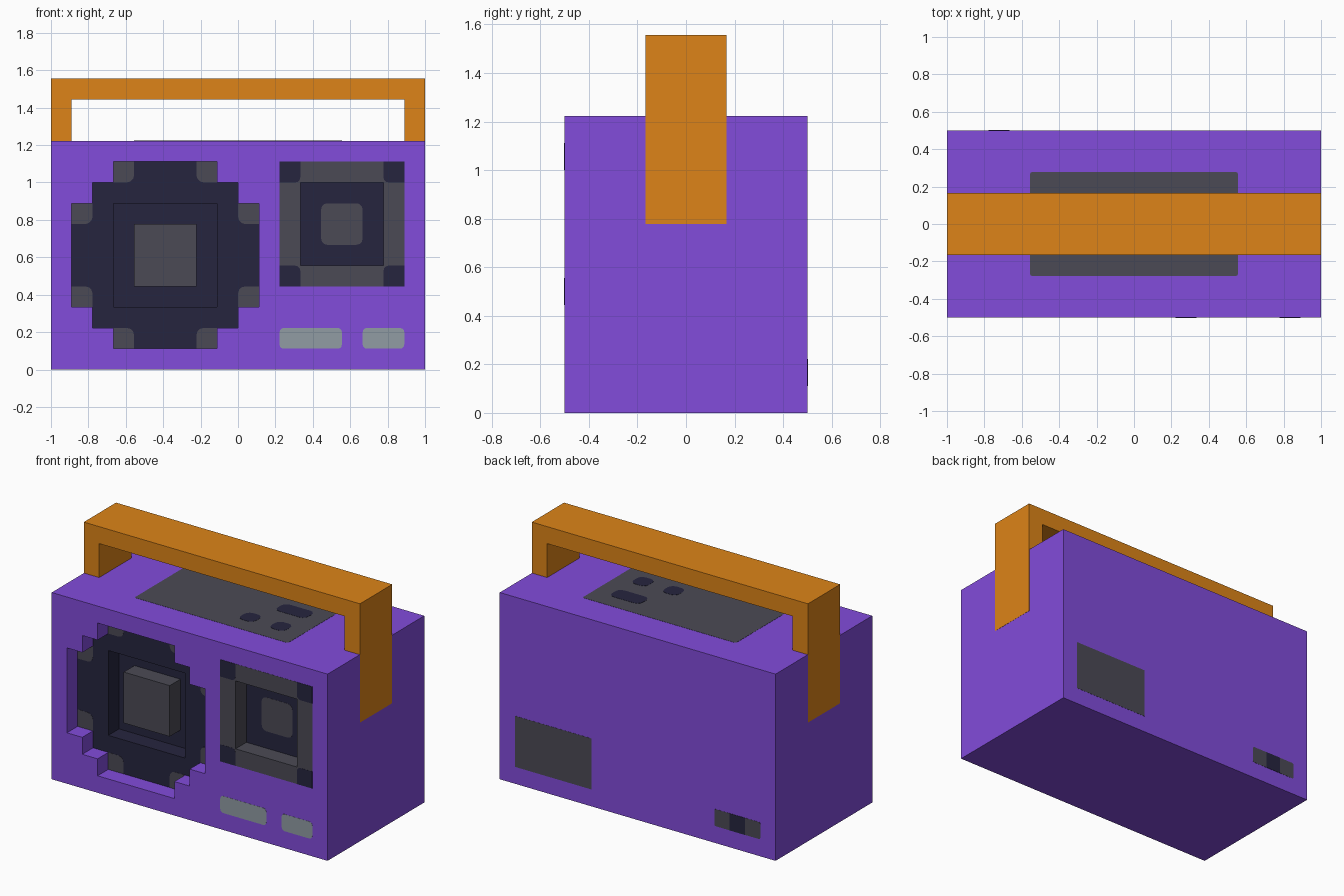
import bpy, bmesh, math
from mathutils import Vector

cube = bpy.data.objects.get("Cube")
if cube:
    bpy.data.objects.remove(cube, do_unlink=True)

P = 1 / 9          # one design unit; all sizes below are in these units
T = 0.01           # thickness of painted plates


def material(name, rgb):
    lin = [(c / 255 / 12.92) if c < 11 else ((c / 255 + 0.055) / 1.055) ** 2.4 for c in rgb]
    m = bpy.data.materials.new(name)
    m.use_nodes = True
    m.diffuse_color = (*lin, 1)
    m.node_tree.nodes["Principled BSDF"].inputs["Base Color"].default_value = (*lin, 1)
    return m


purple = material("purple", (130, 76, 219))
orange = material("orange", (221, 132, 24))
dark = material("dark_navy", (38, 37, 63))
grey = material("grey", (75, 74, 85))
light = material("light_grey", (145, 156, 164))


def prism(name, pts, axis, a, b, mat):
    """Extrude a 2D outline from a to b along the y or z axis."""
    def place(u, v, w):
        return Vector((u, w, v) if axis == "y" else (u, v, w)) * P
    bm = bmesh.new()
    lo = [bm.verts.new(place(u, v, a)) for u, v in pts]
    hi = [bm.verts.new(place(u, v, b)) for u, v in pts]
    bm.faces.new(lo)
    bm.faces.new(hi)
    n = len(pts)
    for i in range(n):
        j = (i + 1) % n
        bm.faces.new((lo[i], lo[j], hi[j], hi[i]))
    bmesh.ops.recalc_face_normals(bm, faces=bm.faces)
    me = bpy.data.meshes.new(name)
    bm.to_mesh(me)
    bm.free()
    me.materials.append(mat)
    ob = bpy.data.objects.new(name, me)
    bpy.context.collection.objects.link(ob)
    return ob


def rect(u0, u1, v0, v1, r=0, only=None):
    """Rectangle outline; rounds all corners, or just the (su, sv) corner."""
    pts = []
    for k, (su, sv) in enumerate([(1, 1), (-1, 1), (-1, -1), (1, -1)]):
        u, v = (u1 if su > 0 else u0), (v1 if sv > 0 else v0)
        if r and only in (None, (su, sv)):
            for s in range(4):
                t = math.radians(90 * k + 30 * s)
                pts.append((u - su * r + r * math.cos(t), v - sv * r + r * math.sin(t)))
        else:
            pts.append((u, v))
    return pts


# Body with stepped speaker recess and square speaker recess
body = prism("body", rect(-8.99, 8.99, -4.5, 4.5), "z", 0, 11, purple)
quarter = [(4.5, 2.5), (3.5, 2.5), (3.5, 3.5), (2.5, 3.5), (2.5, 4.5)]
octagon = quarter + [(-u, v) for u, v in reversed(quarter)]
octagon += [(-u, -v) for u, v in octagon]
octagon = [(u - 3.5, v + 5.5) for u, v in octagon]
cutters = [prism("speaker_cutter", octagon, "y", -6, -3.5, purple),
           prism("speaker_inner_cutter", rect(-6, -1, 3, 8), "y", -6, -2.5, purple),
           prism("small_speaker_cutter", rect(3, 7, 5, 9), "y", -6, -3.5, purple)]
bpy.context.view_layer.objects.active = body
for c in cutters:
    c.hide_render = True
    mod = body.modifiers.new("recess", "BOOLEAN")
    mod.operation, mod.solver, mod.object = "DIFFERENCE", "EXACT", c
    bpy.ops.object.modifier_apply(modifier=mod.name)
for c in cutters:
    bpy.data.objects.remove(c, do_unlink=True)

# Recess colours: dark floors, dark inner well, grey walls in the small speaker
body.data.materials.clear()
for m in (purple, dark, grey):
    body.data.materials.append(m)
for f in body.data.polygons:
    c, n = f.center / P, f.normal
    f.material_index = 0
    inside = abs(c.x) < 8.9 and 0.1 < c.z < 10.9 and -4.45 < c.y < 4.4
    if inside:
        if n.y < -0.5 or c.y > -3.45:
            f.material_index = 1
        elif c.x > 2:
            f.material_index = 2

# Carrying handle, running down the sides as thin straps
half = [(9, 14), (9, 7), (8.98, 7), (8.98, 10.99), (8, 10.99), (8, 13)]
prism("handle", half + [(-u, v) for u, v in reversed(half)], "y", -1.5, 1.5, orange)

# Large speaker: raised centre block and corner marks
prism("speaker_block", rect(-5, -2, 4, 7), "y", -3.5, -2.5, grey)
for su in (-1, 1):
    for sv in (-1, 1):
        for du, dv in ((4, 2), (2, 4)):
            u, v = -3.5 + su * du, 5.5 + sv * dv
            prism("speaker_corner_mark",
                  rect(u - .5, u + .5, v - .5, v + .5, .35, (-su, -sv)),
                  "y", -3.5 - T, -3.5, grey)

# Small speaker: flush frame, dark corners and centre pad
for r in ((2, 8, 9, 10), (2, 8, 4, 5), (2, 3, 5, 9), (7, 8, 5, 9)):
    prism("small_speaker_frame", rect(*r), "y", -4.5 - T, -4.5, grey)
for su in (-1, 1):
    for sv in (-1, 1):
        u, v = 5 + su * 2.5, 7 + sv * 2.5
        prism("frame_corner", rect(u - .5, u + .5, v - .5, v + .5, .25, (-su, -sv)),
              "y", -4.5 - 2 * T, -4.5, dark)
prism("small_speaker_pad", rect(4, 6, 6, 8, .3), "y", -3.5 - T, -3.5, grey)

# Front buttons
for u0, u1 in ((2, 5), (6, 8)):
    prism("front_button", rect(u0, u1, 1, 2, .2), "y", -4.5 - T, -4.5, light)

# Top panel with its buttons
prism("top_panel", rect(-5, 5, -2.5, 2.5, .1), "z", 11, 11 + T, grey)
for u0, u1, v0 in ((1, 2, -1.5), (3, 4, -1.5), (2, 4, .5)):
    prism("top_button", rect(u0, u1, v0, v0 + 1, .35), "z", 11, 11 + 2 * T, dark)

# Back hatch and socket
prism("back_hatch", rect(3, 8, 1, 4), "y", 4.5, 4.5 + T, grey)
prism("back_socket", rect(-8, -5, 1, 2, .1), "y", 4.5, 4.5 + T, grey)
prism("socket_centre", rect(-7, -6, 1, 2), "y", 4.5, 4.5 + 2 * T, dark)
